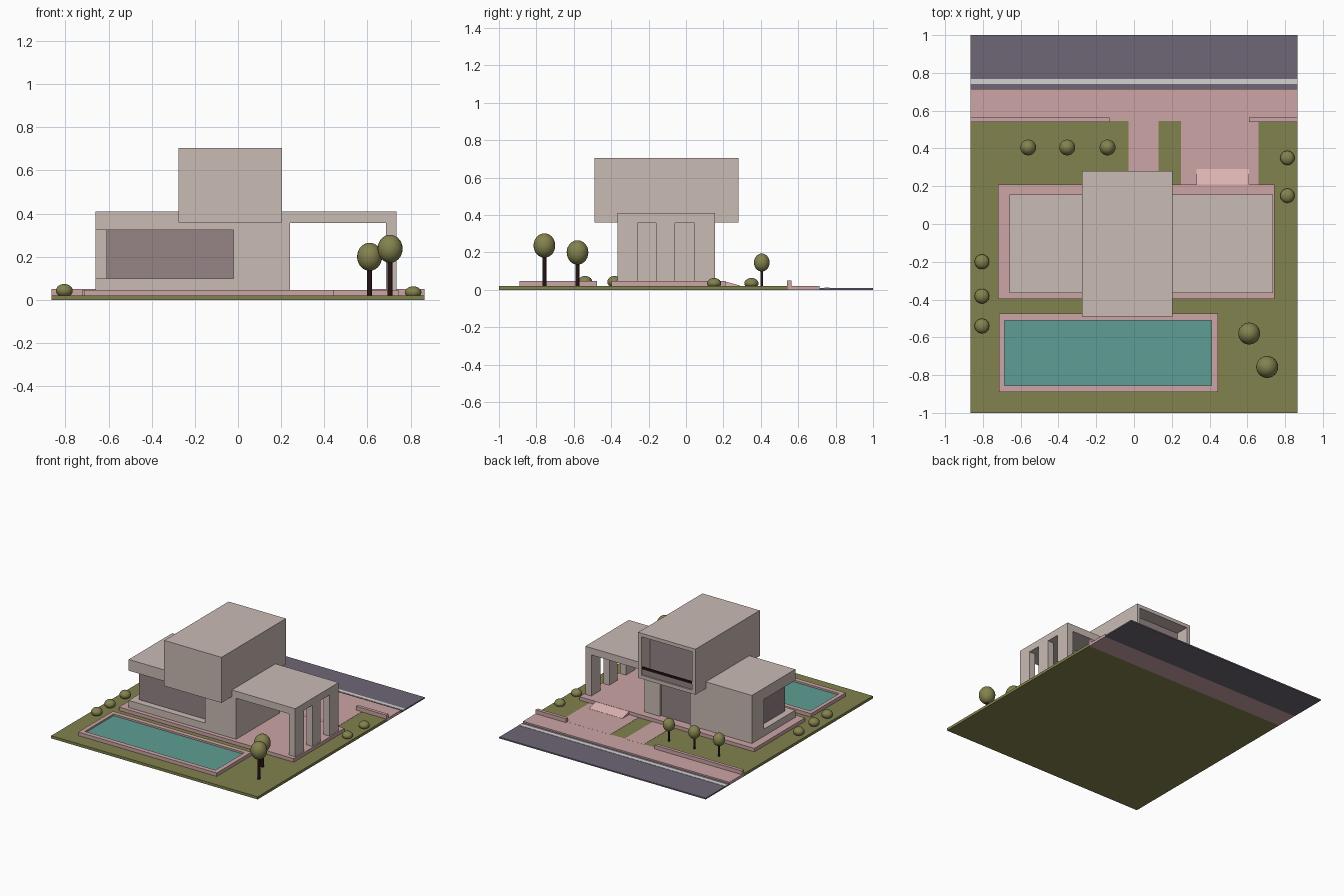
import bpy, bmesh, math
from mathutils import Matrix

if "Cube" in bpy.data.objects:
    bpy.data.objects.remove(bpy.data.objects["Cube"])


def material(name, r, g, b):
    def lin(c):
        c /= 255
        return c / 12.92 if c <= 0.04045 else ((c + 0.055) / 1.055) ** 2.4
    m = bpy.data.materials.new(name)
    m.diffuse_color = (lin(r), lin(g), lin(b), 1)
    m.use_nodes = True
    m.node_tree.nodes["Principled BSDF"].inputs["Base Color"].default_value = m.diffuse_color
    return m


WALL = material("warm_grey_wall", 201, 187, 180)
GLASS = material("mauve_glass", 150, 132, 134)
PAVING = material("pink_paving", 204, 165, 165)
RAMP = material("light_pink_ramp", 223, 181, 180)
GRASS = material("olive_grass", 130, 130, 78)
LEAF = material("olive_leaf", 132, 130, 78)
WATER = material("teal_water", 94, 158, 147)
ROAD = material("slate_road", 111, 103, 118)
STRIPE = material("white_stripe", 212, 210, 208)
DARK = material("dark_brown", 36, 20, 20)


def finish(name, bm, mat):
    bmesh.ops.recalc_face_normals(bm, faces=bm.faces)
    me = bpy.data.meshes.new(name)
    bm.to_mesh(me)
    bm.free()
    ob = bpy.data.objects.new(name, me)
    bpy.context.collection.objects.link(ob)
    if mat:
        me.materials.append(mat)
    return ob


def box(name, x, y, z, mat=None):
    """Box from (min, max) ranges on each axis."""
    bm = bmesh.new()
    bmesh.ops.create_cube(bm, size=1)
    for v in bm.verts:
        v.co = [r[0] if c < 0 else r[1] for c, r in zip(v.co, (x, y, z))]
    return finish(name, bm, mat)


def cut(ob, *ranges):
    """Cut box-shaped openings out of an object."""
    for x, y, z in ranges:
        cutter = box("cutter", x, y, z)
        cutter.hide_render = True
        mod = ob.modifiers.new("opening", "BOOLEAN")
        mod.operation, mod.solver, mod.object = "DIFFERENCE", "EXACT", cutter
        bpy.context.view_layer.objects.active = ob
        bpy.ops.object.modifier_apply(modifier=mod.name)
        bpy.data.objects.remove(cutter)


def ball(name, x, y, z, r, rz):
    bm = bmesh.new()
    bmesh.ops.create_uvsphere(bm, u_segments=24, v_segments=14, radius=1,
                              matrix=Matrix.Translation((x, y, z)) @ Matrix.Diagonal((r, r, rz, 1)))
    for f in bm.faces:
        f.smooth = True
    return finish(name, bm, LEAF)


def tree(name, x, y, z, r, rz, trunk):
    ball(name + "_crown", x, y, z, r, rz)
    bm = bmesh.new()
    bmesh.ops.create_cone(bm, cap_ends=True, segments=12, radius1=trunk, radius2=trunk,
                          depth=z - 0.01, matrix=Matrix.Translation((x, y, (z + 0.01) / 2)))
    finish(name + "_trunk", bm, DARK)


# Site: lawn, sidewalk, road
EDGE = (-0.865, 0.865)
box("lawn", EDGE, (-1, 0.545), (0, 0.02), GRASS)
box("sidewalk", EDGE, (0.545, 0.715), (0, 0.021), PAVING)
box("road", EDGE, (0.715, 1), (0, 0.01), ROAD)
box("road_stripe", EDGE, (0.74, 0.768), (0.008, 0.012), STRIPE)
box("entry_path", (-0.03, 0.13), (0.2, 0.55), (0.012, 0.0215), PAVING)
box("driveway", (0.25, 0.66), (0.2, 0.55), (0.012, 0.0215), PAVING)
box("garden_wall_left", (-0.865, -0.13), (0.54, 0.565), (0.01, 0.05), PAVING)
box("garden_wall_right", (0.61, 0.865), (0.54, 0.565), (0.01, 0.05), PAVING)

# House plinth and wedge ramp
box("plinth", (-0.72, 0.745), (-0.397, 0.21), (0.01, 0.046), PAVING)
ramp = box("driveway_ramp", (0.33, 0.61), (0.205, 0.29), (0.02, 0.046), RAMP)
for v in ramp.data.vertices:
    if v.co.y > 0.25 and v.co.z > 0.03:
        v.co.z = 0.0225

# Pool
pool = box("pool_surround", (-0.715, 0.445), (-0.89, -0.475), (0.01, 0.046), PAVING)
cut(pool, ((-0.685, 0.41), (-0.855, -0.51), (0.025, 0.1)))
box("pool_water", (-0.69, 0.415), (-0.86, -0.505), (0.02, 0.033), WATER)

# Lower storey with carport, side openings, corner window and entrance
lower = box("lower_storey", (-0.66, 0.735), (-0.365, 0.155), (0.04, 0.41), WALL)
cut(lower,
    ((0.24, 0.685), (-0.6, 0.4), (0, 0.357)),
    ((0.6, 0.9), (-0.26, -0.16), (0, 0.357)),
    ((0.6, 0.9), (-0.06, 0.045), (0, 0.357)),
    ((-0.8, -0.02), (-0.6, 0.01), (0.1, 0.325)),
    ((-0.14, 0.11), (0.135, 0.4), (0, 0.34)))
box("corner_window", (-0.61, -0.015), (-0.315, 0.015), (0.095, 0.33), GLASS)
box("entrance_glass", (-0.145, 0.115), (0.131, 0.139), (0.042, 0.345), GLASS)

# Upper storey with recessed balcony
upper = box("upper_storey", (-0.275, 0.205), (-0.49, 0.28), (0.36, 0.705), WALL)
cut(upper, ((-0.248, 0.178), (0.17, 0.5), (0.387, 0.678)))
box("balcony_window", (-0.252, 0.182), (0.167, 0.175), (0.383, 0.682), GLASS)
box("balcony_panel", (-0.25, 0.18), (0.264, 0.27), (0.385, 0.43), GLASS)
box("balcony_rail", (-0.25, 0.18), (0.26, 0.274), (0.43, 0.445), DARK)

# Planting
tree("large_tree_1", 0.61, -0.58, 0.2, 0.058, 0.065, 0.011)
tree("large_tree_2", 0.705, -0.757, 0.237, 0.058, 0.065, 0.011)
for i, x in enumerate((-0.56, -0.353, -0.14)):
    tree(f"small_tree_{i + 1}", x, 0.405, 0.146, 0.042, 0.048, 0.007)
for i, y in enumerate((-0.2, -0.382, -0.54)):
    ball(f"left_bush_{i + 1}", -0.805, y, 0.043, 0.039, 0.031)
for i, y in enumerate((0.35, 0.15)):
    ball(f"right_bush_{i + 1}", 0.812, y, 0.035, 0.038, 0.028)
